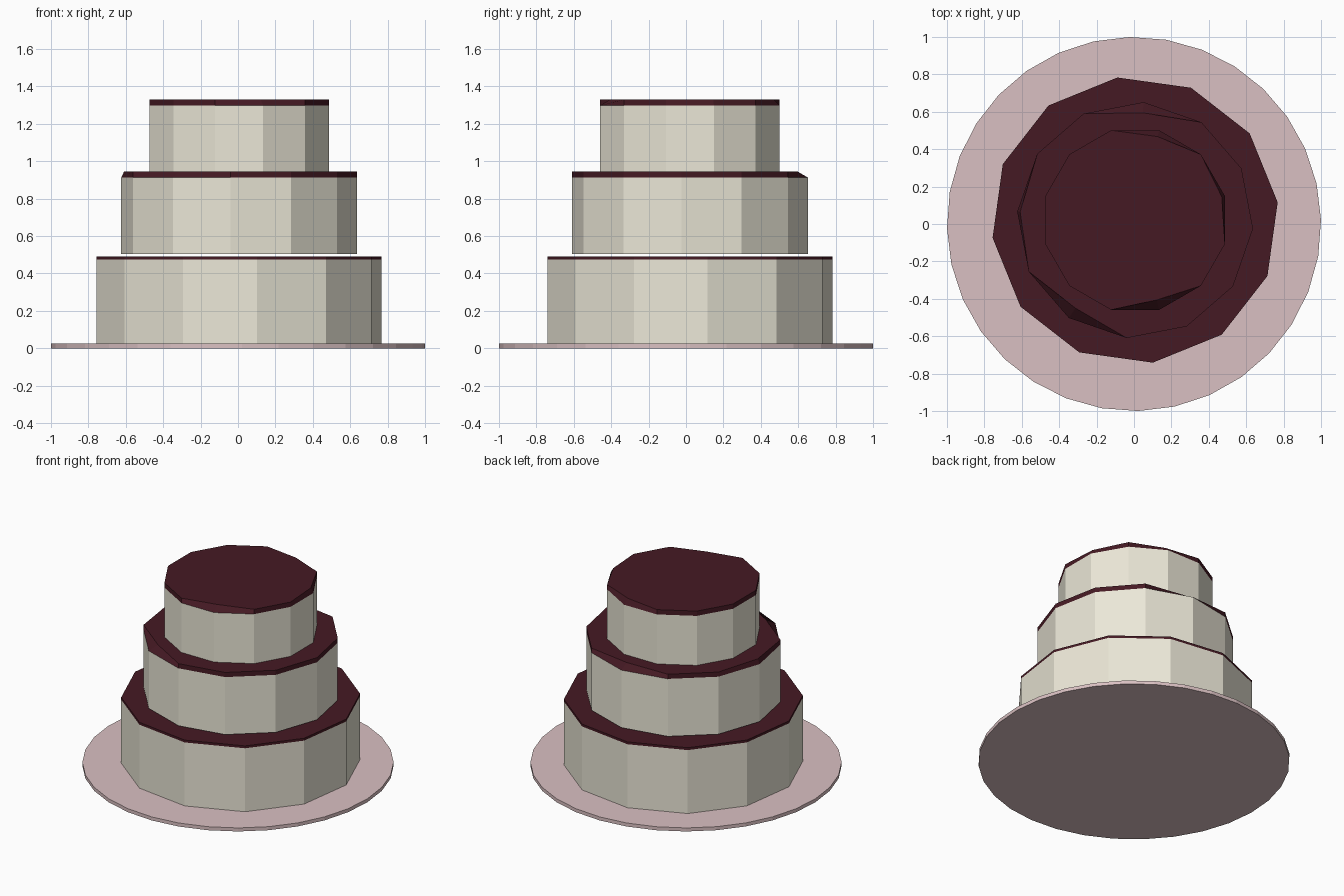
import bpy, bmesh
from math import radians, cos, sin, pi

if "Cube" in bpy.data.objects:
    bpy.data.objects.remove(bpy.data.objects["Cube"])


def material(name, rgb):
    m = bpy.data.materials.new(name)
    m.diffuse_color = (*rgb, 1)
    m.use_nodes = True
    m.node_tree.nodes["Principled BSDF"].inputs["Base Color"].default_value = m.diffuse_color
    return m


SPONGE = material("cream", (0.83, 0.80, 0.68))
ICING = material("dark_icing", (0.06, 0.010, 0.017))
PLATE = material("pale_pink", (0.70, 0.53, 0.54))


def prism(name, mat, radius, z0, z1, sides, turn, centre=(0, 0), pulled=None):
    """Upright prism; pulled maps a corner index to its top radius factor."""
    bm = bmesh.new()
    rings = []
    for z, top in ((z0, False), (z1, True)):
        ring = []
        for i in range(sides):
            a = radians(turn) + 2 * pi * i / sides
            r = radius * ((pulled or {}).get(i, 1) if top else 1)
            ring.append(bm.verts.new((centre[0] + r * cos(a),
                                      centre[1] + r * sin(a), z)))
        rings.append(ring)
    low, high = rings
    for i in range(sides):
        j = (i + 1) % sides
        bm.faces.new((low[i], low[j], high[j], high[i]))
    bm.faces.new(low[::-1])
    bm.faces.new(high)
    mesh = bpy.data.meshes.new(name)
    bm.to_mesh(mesh)
    bm.free()
    mesh.materials.append(mat)
    bpy.context.collection.objects.link(bpy.data.objects.new(name, mesh))


# serving plate
prism("plate", PLATE, 1.0, 0, 0.025, 32, 1.3)

# three sponge tiers, each with a thin icing layer whose rim is uneven
tiers = [
    # name, radius, bottom, icing bottom, icing top, turn, rim corners drawn in
    ("bottom", 0.768, 0.025, 0.475, 0.492, 7.1, {}),
    ("middle", 0.632, 0.505, 0.913, 0.946, -4.1, {3: 0.91, 6: 0.975, 8: 0.90}),
    ("top", 0.497, 0.946, 1.297, 1.331, 15, {0: 0.965, 2: 0.93, 9: 0.89}),
]
for name, r, z0, z1, z2, turn, pulled in tiers:
    c = (0.006, 0.021)
    prism(name + "_sponge", SPONGE, r, z0, z1, 12, turn, c)
    prism(name + "_icing", ICING, r, z1, z2, 12, turn, c, pulled)
